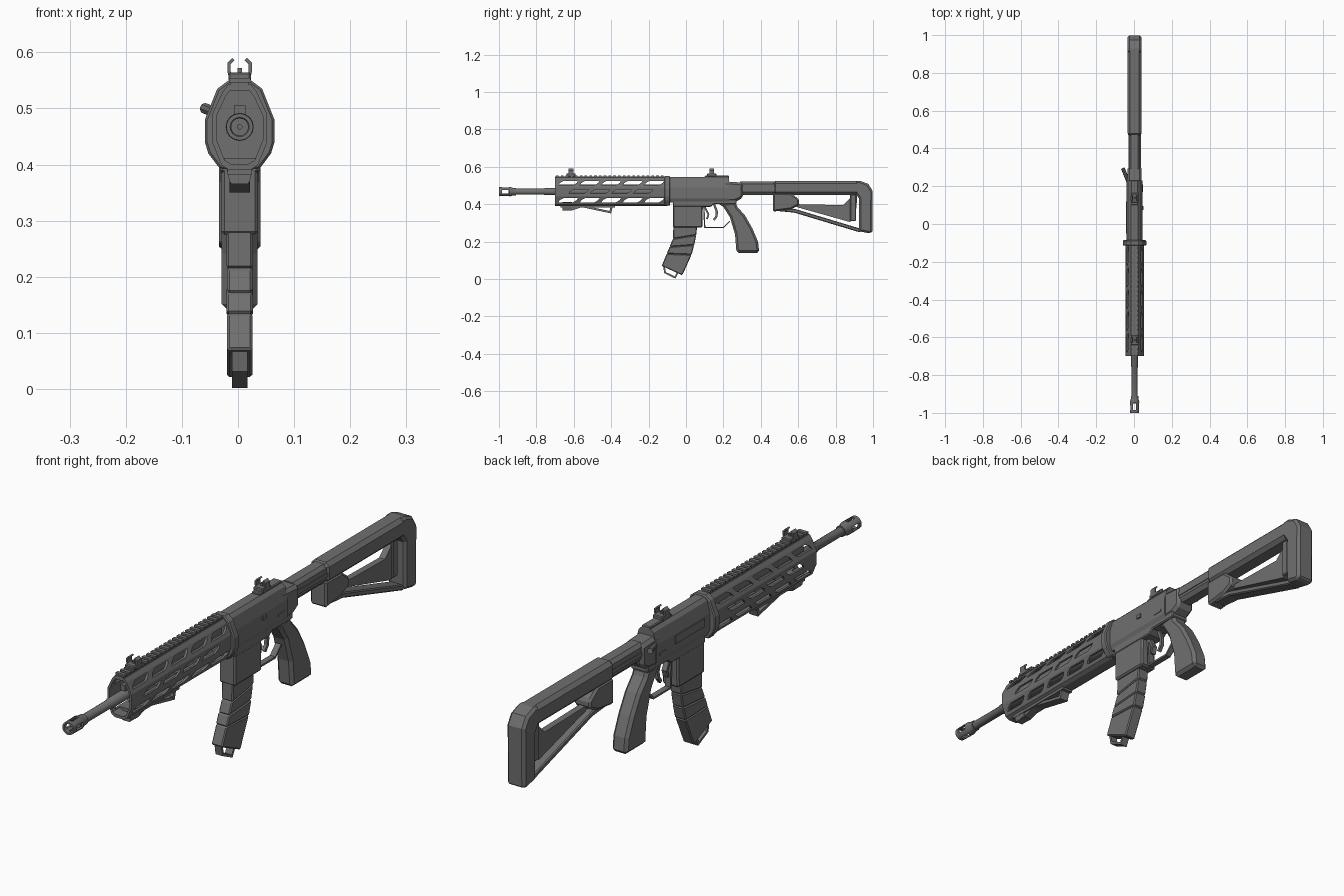
import bpy, bmesh, math
from mathutils import Vector

CX, AX = 0.003, 0.467          # centre plane and bore height
metal = bpy.data.materials.new("dark_grey")
metal.diffuse_color = (0.16, 0.16, 0.16, 1)


def make(name, verts, faces, bevel=0, smooth=False):
    me = bpy.data.meshes.new(name)
    me.from_pydata([(x + CX, y, z) for x, y, z in verts], [], faces)
    bm = bmesh.new()
    bm.from_mesh(me)
    bmesh.ops.recalc_face_normals(bm, faces=bm.faces)
    bm.to_mesh(me)
    bm.free()
    me.materials.append(metal)
    ob = bpy.data.objects.new(name, me)
    bpy.context.collection.objects.link(ob)
    if bevel:
        m = ob.modifiers.new("bevel", 'BEVEL')
        m.width, m.segments, m.angle_limit = bevel, 1, math.radians(50)
    if smooth:
        bpy.ops.object.select_all(action='DESELECT')
        ob.select_set(True)
        bpy.context.view_layer.objects.active = ob
        bpy.ops.object.shade_smooth_by_angle(angle=math.radians(40))
    return ob


def prism_data(n, off=0):
    return ([tuple(off + i for i in range(n)), tuple(off + n + i for i in range(n))] +
            [(off + i, off + (i + 1) % n, off + n + (i + 1) % n, off + n + i) for i in range(n)])


def side(name, pts, hw, bevel=0, x=0):
    """Side outline (y, z) given a thickness across x."""
    v = [(x + s * hw, y, z) for s in (-1, 1) for y, z in pts]
    return make(name, v, prism_data(len(pts)), bevel)


def box(name, x, y0, y1, z0, z1, hw, bevel=0):
    return side(name, [(y0, z0), (y1, z0), (y1, z1), (y0, z1)], hw, bevel, x)


def mirror_pts(half):
    return half + [(-x, z) for x, z in reversed(half)]


def along(name, half, y0, y1, bevel=0):
    """Symmetric (x, z) section run along y."""
    p = mirror_pts(half)
    return make(name, [(x, y, z) for y in (y0, y1) for x, z in p], prism_data(len(p)), bevel)


def strip_outline(path, t):
    P = [Vector(p) for p in path]
    left, right = [], []
    for i, p in enumerate(P):
        a = (p - P[i - 1]).normalized() if i else (P[1] - p).normalized()
        b = (P[i + 1] - p).normalized() if i < len(P) - 1 else a
        d = (a + b).normalized()
        n = Vector((-d.y, d.x)) * (t / 2 / max(0.5, d.dot(a)))
        left.append(tuple(p + n))
        right.append(tuple(p - n))
    return left + right[::-1]


def strip(name, path, t, hw, bevel=0):
    return side(name, strip_outline(path, t), hw, bevel)


def lathe(name, prof, n=16, z=AX):
    """Closed (radius, y) profile spun round the bore line."""
    v, f, k = [], [], len(prof)
    for i in range(n):
        a = 2 * math.pi * i / n
        v += [(r * math.cos(a), y, z + r * math.sin(a)) for r, y in prof]
    for i in range(n):
        for j in range(k):
            i2, j2 = (i + 1) % n, (j + 1) % k
            f.append((i * k + j, i2 * k + j, i2 * k + j2, i * k + j2))
    return make(name, v, f, smooth=True)


def cut(ob, cutter):
    m = ob.modifiers.new("cut", 'BOOLEAN')
    m.object, m.operation, m.solver = cutter, 'DIFFERENCE', 'EXACT'
    cutter.hide_render = True
    cutter.hide_set(True)


# --- barrel and slotted muzzle
lathe("barrel", [(0.004, -0.95), (0.016, -0.95), (0.016, -0.76), (0.019, -0.755),
                 (0.019, -0.10), (0.004, -0.10)])
muzzle = lathe("muzzle", [(0.017, -1.0), (0.024, -1.0), (0.025, -0.94), (0.02, -0.925),
                          (0.02, -0.91), (0.012, -0.91), (0.017, -0.94)])
cut(muzzle, box("muzzle_slot_side", 0, -0.985, -0.945, AX - 0.009, AX + 0.009, 0.05))
cut(muzzle, box("muzzle_slot_top", 0, -0.985, -0.945, AX - 0.05, AX + 0.05, 0.007))
box("gas_block", 0, -0.68, -0.10, 0.485, 0.506, 0.010)

# --- hollow handguard with staggered slanted slots
guard_half = [(0.020, 0.543), (0.030, 0.530), (0.049, 0.490), (0.049, 0.440), (0.032, 0.398), (0.018, 0.390)]
outer = mirror_pts(guard_half)
inner = [(x * 0.84, AX + (z - AX) * 0.86) for x, z in outer]
n = len(outer)
gv = [(x, y, z) for y in (-0.70, -0.10) for ring in (outer, inner) for x, z in ring]
gf = []
for i in range(n):
    j = (i + 1) % n
    gf += [(i, j, n + j, n + i), (2 * n + i, 2 * n + j, 3 * n + j, 3 * n + i),
           (i, j, 2 * n + j, 2 * n + i), (n + i, n + j, 3 * n + j, 3 * n + i)]
guard = make("handguard", gv, gf)
sv, sf = [], []
for z, shift in ((0.513, 0), (AX, 0.055), (0.421, 0)):
    for k in range(5 if shift == 0 else 4):
        c = -0.63 + 0.115 * k + shift
        pts = [(c - 0.052, z - 0.011), (c + 0.025, z - 0.011), (c + 0.045, z), (c + 0.052, z + 0.011),
               (c - 0.025, z + 0.011), (c - 0.045, z)]
        sf += prism_data(6, len(sv))
        sv += [(x, y, zz) for x in (-0.1, 0.1) for y, zz in pts]
cut(guard, make("handguard_slots", sv, sf))

# --- top rail
box("rail_base", 0, -0.70, -0.10, 0.538, 0.547, 0.016)
for k in range(23):
    y = -0.695 + k * 0.0255
    box("rail_tooth", 0, y, y + 0.014, 0.546, 0.554, 0.019)

# --- hand stop under the handguard
box("hand_stop_mount", 0, -0.67, -0.38, 0.382, 0.396, 0.022)
along("hand_stop_nose", [(0.028, 0.412), (0.018, 0.37), (0.014, 0.365)], -0.66, -0.61)
side("hand_stop_wedge", [(-0.66, 0.39), (-0.63, 0.366), (-0.61, 0.366), (-0.54, 0.39)], 0.016)
strip("hand_stop_brace", [(-0.55, 0.388), (-0.405, 0.357), (-0.395, 0.395)], 0.011, 0.018)

# --- collar between handguard and receiver
along("collar", [(0.020, 0.550), (0.040, 0.535), (0.062, 0.480), (0.062, 0.440),
                 (0.056, 0.420), (0.035, 0.392)], -0.115, -0.085, 0.004)

# --- receiver
along("upper_receiver", [(0.018, 0.545), (0.030, 0.533), (0.042, 0.490), (0.042, 0.430), (0.032, 0.408)],
      -0.086, 0.23)
side("rear_receiver", [(0.20, 0.41), (0.27, 0.415), (0.305, 0.435), (0.305, 0.515), (0.20, 0.522)], 0.038, 0.012)
side("lower_receiver", [(-0.07, 0.385), (0.13, 0.385), (0.15, 0.40), (0.27, 0.40), (0.27, 0.43), (-0.07, 0.43)],
     0.035, 0.004)
box("rear_rail", 0, 0.10, 0.23, 0.54, 0.552, 0.018, 0.003)
box("release_button", 0.042, 0.075, 0.095, 0.47, 0.485, 0.006)
box("port_cover", -0.042, -0.05, 0.12, 0.455, 0.485, 0.004)
box("selector", 0, 0.17, 0.21, 0.445, 0.455, 0.044)

# --- charging handle on the left
ch = [Vector((-0.030, 0.215, 0.488)), Vector((-0.062, 0.295, 0.500))]
ax = (ch[1] - ch[0]).normalized()
u = ax.cross(Vector((0, 0, 1))).normalized()
w = ax.cross(u)
make("charging_handle",
     [tuple(p + (u * math.cos(k * math.pi / 4) + w * math.sin(k * math.pi / 4)) * 0.010)
      for p in ch for k in range(8)], prism_data(8))

# --- sights with paired hooked prongs
for name, y in (("front_sight", -0.615), ("rear_sight", 0.138)):
    box(name + "_base", 0, y - 0.025, y + 0.025, 0.548, 0.564, 0.020, 0.003)
    box(name + "_post", 0, y - 0.004, y + 0.004, 0.56, 0.572, 0.004)
    for s in (-1, 1):
        o = strip_outline([(s * 0.016, 0.555), (s * 0.019, 0.566), (s * 0.019, 0.580), (s * 0.011, 0.588)], 0.006)
        make(name + "_prong", [(x, yy, z) for yy in (y - 0.013, y + 0.013) for x, z in o], prism_data(len(o)))

# --- magazine well and curved magazine
side("magazine_well", [(-0.07, 0.275), (0.088, 0.275), (0.09, 0.40), (-0.07, 0.40)], 0.033, 0.006)
mag = [((-0.067, 0.29), (0.060, 0.29)), ((-0.070, 0.215), (0.055, 0.235)), ((-0.088, 0.172), (0.044, 0.182)),
       ((-0.103, 0.135), (0.030, 0.130)), ((-0.130, 0.070), (-0.020, 0.020))]
for i in range(4):
    (a, b), (c, d) = mag[i], mag[i + 1]
    side("magazine_section", [a, b, d, c], 0.0235 - 0.001 * (i % 2), 0.004)
strip("magazine_base", [(-0.118, 0.070), (-0.112, 0.034), (-0.058, 0.008), (-0.045, 0.035)], 0.009, 0.014)

# --- trigger and guard
strip("trigger_guard", [(0.095, 0.40), (0.10, 0.275), (0.20, 0.275), (0.235, 0.31)], 0.007, 0.011)
strip("trigger", [(0.15, 0.40), (0.165, 0.36), (0.163, 0.335), (0.148, 0.315)], 0.012, 0.006)
strip("magazine_catch", [(0.10, 0.385), (0.12, 0.345), (0.112, 0.32)], 0.009, 0.01)

# --- pistol grip
side("grip", [(0.17, 0.405), (0.20, 0.385), (0.235, 0.33), (0.262, 0.24), (0.27, 0.14), (0.392, 0.14),
              (0.385, 0.20), (0.355, 0.27), (0.315, 0.34), (0.275, 0.385), (0.265, 0.41)], 0.032, 0.012)

# --- buffer tube
along("buffer_tube", [(0.018, 0.520), (0.030, 0.508), (0.030, 0.465), (0.018, 0.450)], 0.29, 0.60)
box("tube_rib", 0, 0.30, 0.48, 0.475, 0.490, 0.033)

# --- shoulder stock
side("stock_top", [(0.465, 0.45), (0.94, 0.45), (0.94, 0.525), (0.465, 0.525)], 0.037, 0.014)
side("stock_front", [(0.465, 0.36), (0.56, 0.373), (0.605, 0.395), (0.605, 0.425), (0.56, 0.46), (0.465, 0.46)],
     0.034, 0.008)
side("butt_pad", [(0.925, 0.255), (0.985, 0.243), (0.997, 0.255), (0.998, 0.47), (0.975, 0.508),
                  (0.93, 0.525), (0.905, 0.525), (0.905, 0.46), (0.925, 0.43)], 0.037, 0.010)
strip("lower_strut", [(0.50, 0.372), (0.58, 0.365), (0.935, 0.258)], 0.020, 0.026, 0.004)
side("stock_web", [(0.59, 0.40), (0.84, 0.395), (0.88, 0.435), (0.915, 0.45), (0.915, 0.43),
                   (0.905, 0.32), (0.875, 0.305), (0.59, 0.385)], 0.012)
box("web_post", 0, 0.878, 0.91, 0.31, 0.455, 0.018, 0.004)
